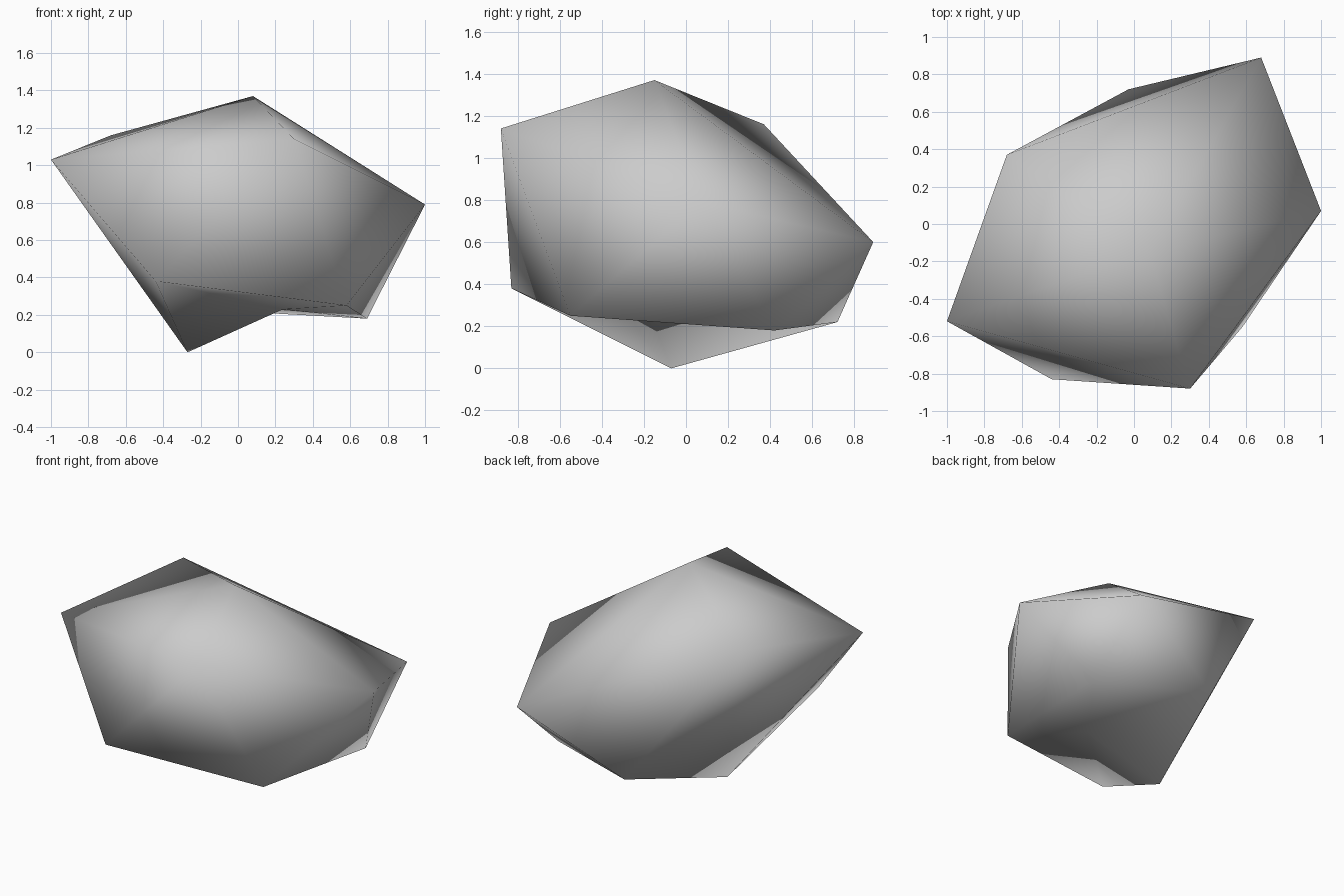
import bpy
import bmesh

cube = bpy.data.objects.get("Cube")
if cube:
    bpy.data.objects.remove(cube, do_unlink=True)

# Single stone grey
stone = bpy.data.materials.new("stone_grey")
stone.use_nodes = True
grey = (0.6, 0.6, 0.6, 1.0)
stone.diffuse_color = grey
shader = next(n for n in stone.node_tree.nodes if n.type == "BSDF_PRINCIPLED")
shader.inputs["Base Color"].default_value = grey
shader.inputs["Roughness"].default_value = 0.9

# Boulder: a distorted icosahedron, rings run counterclockwise from above
crown = (0.08, -0.15, 1.37)
shoulder = [(-1, -0.52, 1.03), (0.3, -0.88, 1.14), (1, 0.07, 0.79),
            (0.68, 0.89, 0.6), (-0.68, 0.37, 1.16)]
foot = [(-0.44, -0.83, 0.38), (0.58, -0.55, 0.25), (0.69, 0.42, 0.18),
        (-0.03, 0.72, 0.22), (-0.27, -0.07, 0)]
hollow = (0.24, -0.16, 0.23)

bm = bmesh.new()
top = bm.verts.new(crown)
upper = [bm.verts.new(p) for p in shoulder]
lower = [bm.verts.new(p) for p in foot]
base = bm.verts.new(hollow)
for i in range(len(upper)):
    j = (i + 1) % len(upper)
    bm.faces.new((top, upper[i], upper[j]))
    bm.faces.new((upper[i], lower[i], upper[j]))
    bm.faces.new((lower[i], lower[j], upper[j]))
    bm.faces.new((base, lower[j], lower[i]))
for face in bm.faces:
    face.smooth = True

mesh = bpy.data.meshes.new("boulder")
bm.to_mesh(mesh)
bm.free()
mesh.materials.append(stone)
boulder = bpy.data.objects.new("boulder", mesh)
bpy.context.collection.objects.link(boulder)
